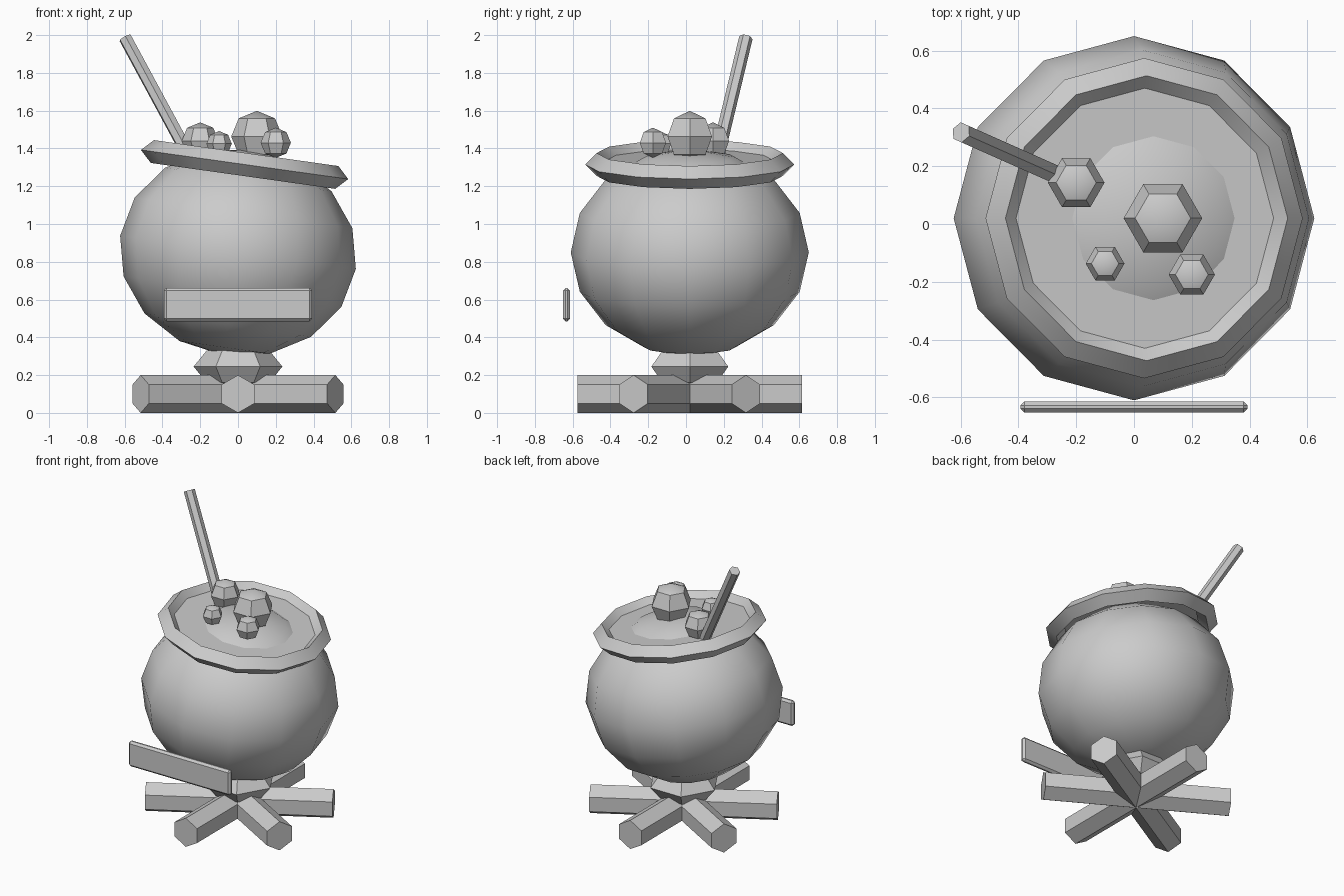
import bpy
from math import radians, sin, cos, pi
from mathutils import Vector

cube = bpy.data.objects.get("Cube")
if cube:
    bpy.data.objects.remove(cube, do_unlink=True)

grey = bpy.data.materials.new("plain grey")
grey.use_nodes = True
colour = (0.6, 0.6, 0.6, 1)
grey.diffuse_color = colour
grey.node_tree.nodes["Principled BSDF"].inputs["Base Color"].default_value = colour

TILT = radians(8)
POT = Vector((0, 0.02, 0.85))


def finish(name, smooth=None):
    """Name the new object, colour it and shade it."""
    ob = bpy.context.object
    ob.name = name
    ob.data.materials.append(grey)
    if smooth:
        bpy.ops.object.shade_smooth_by_angle(angle=radians(smooth))
    return ob


def ball(name, centre, radius, height, segments=6, rings=4, tilt=0):
    """Faceted ball with a corner facing the front."""
    bpy.ops.mesh.primitive_uv_sphere_add(segments=segments, ring_count=rings, radius=1,
                                         location=centre, rotation=(0, tilt, 0))
    ob = finish(name, 35)
    ob.scale = (radius, radius, height)
    # put corners on the front and back
    for v in ob.data.vertices:
        v.co.x, v.co.y = -v.co.y, v.co.x
    return ob


def rod(name, start, end, radius):
    """Six-sided rod between two points."""
    start, end = Vector(start), Vector(end)
    axis = end - start
    bpy.ops.mesh.primitive_cylinder_add(vertices=6, radius=radius, depth=axis.length,
                                        location=(start + end) / 2)
    ob = finish(name)
    ob.rotation_euler = axis.to_track_quat('Z', 'Y').to_euler()
    return ob


# Round pot, leaning to its left
ball("pot_body", POT, 0.63, 0.55, 12, 8, TILT)

# Diamond-section rim
rim_centre = Vector((0.035, 0.02, 1.315))
bpy.ops.mesh.primitive_torus_add(major_segments=12, minor_segments=4, major_radius=0.493,
                                 minor_radius=0.061, location=rim_centre, rotation=(0, TILT, 0))
finish("pot_rim", 35)

# Flat surface of the brew, the top of the pot showing as a low dome
up = Vector((sin(TILT), 0, cos(TILT)))
bpy.ops.mesh.primitive_circle_add(vertices=12, radius=0.455, fill_type='NGON',
                                  location=rim_centre + up * 0.018, rotation=(0, TILT, 0))
finish("brew_surface")

# Bubbles
bubbles = [((0.1, 0.02, 1.463), 0.136), ((-0.2, 0.143, 1.44), 0.098),
           ((-0.1, -0.137, 1.425), 0.067), ((0.2, -0.175, 1.43), 0.08)]
for i, (place, r) in enumerate(bubbles):
    ball(f"bubble_{i + 1}", place, r, r)

# Stirring stick
rod("stirring_stick", (-0.2, 0.14, 1.25), (-0.598, 0.317, 1.986), 0.036)

# Crossed logs
for i in range(3):
    a = pi / 6 + i * pi / 3
    reach = Vector((cos(a), sin(a), 0)) * 0.595
    middle = Vector((0, 0.02, 0.1))
    rod(f"log_{i + 1}", middle - reach, middle + reach, 0.1)

# Ember mound between the logs and the pot
ball("ember_mound", (0, 0.02, 0.245), 0.235, 0.12)

# Front plate with bevelled edges
bpy.ops.mesh.primitive_cube_add(size=1, location=(0, -0.633, 0.573))
plate = finish("front_plate")
plate.scale = (0.786, 0.038, 0.176)
bpy.ops.object.transform_apply(location=False, rotation=False, scale=True)
bevel = plate.modifiers.new("edge_bevel", 'BEVEL')
bevel.width = 0.014
bevel.segments = 1
